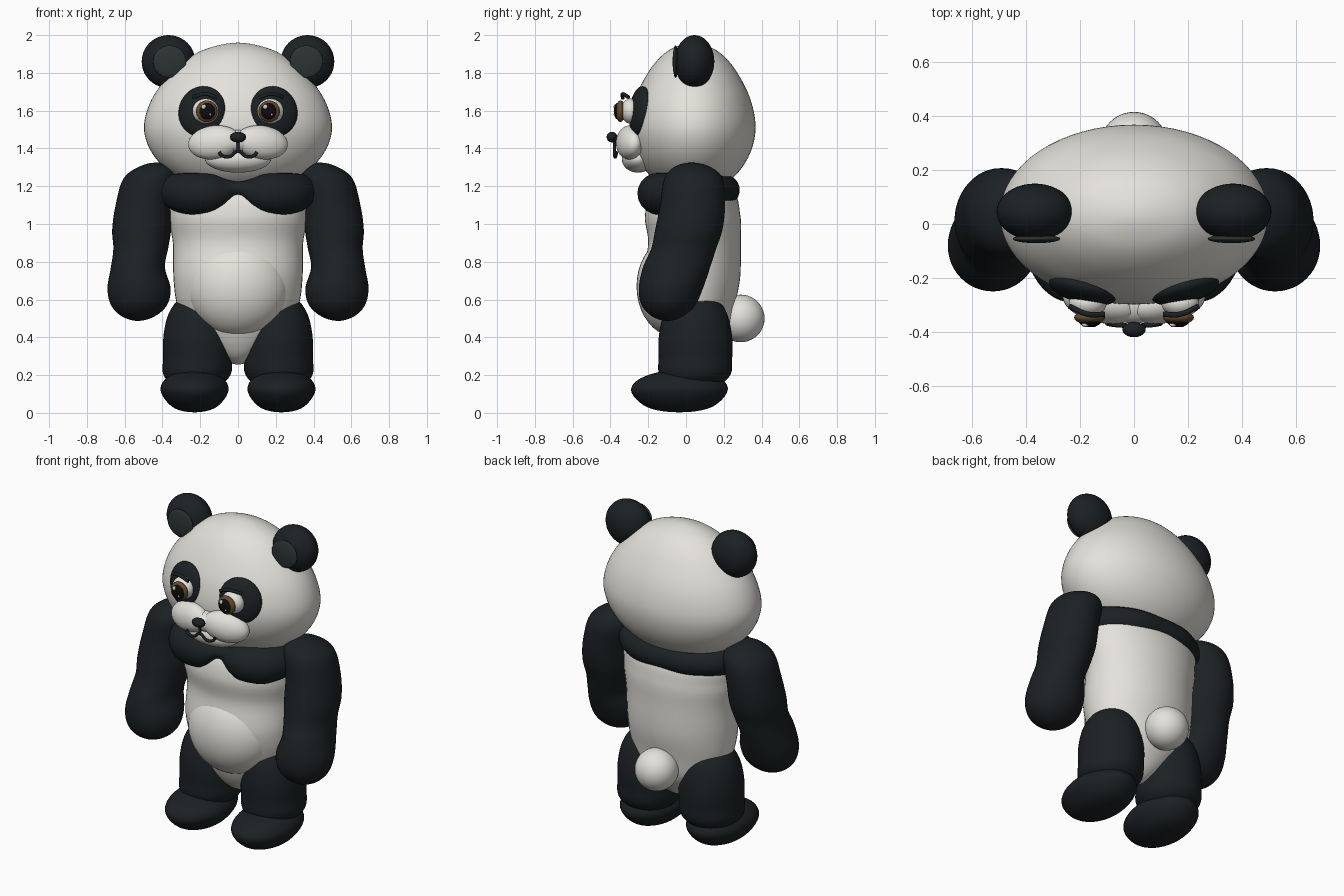
import bpy, bmesh, math
from mathutils import Vector

if "Cube" in bpy.data.objects:
    bpy.data.objects.remove(bpy.data.objects["Cube"])


def material(name, rgb):
    m = bpy.data.materials.new(name)
    m.diffuse_color = (*rgb, 1)
    m.use_nodes = True
    m.node_tree.nodes["Principled BSDF"].inputs["Base Color"].default_value = m.diffuse_color
    return m


WHITE = material("white_fur", (0.78, 0.76, 0.71))
BLACK = material("black_fur", (0.011, 0.015, 0.017))
INNER = material("inner_ear", (0.025, 0.034, 0.034))
BROWN = material("iris_brown", (0.13, 0.07, 0.025))
PUPIL = material("pupil_black", (0.004, 0.004, 0.004))
SHINE = material("eye_shine", (0.9, 0.9, 0.9))


def finish(name, bm, mat):
    bmesh.ops.recalc_face_normals(bm, faces=bm.faces)
    me = bpy.data.meshes.new(name)
    bm.to_mesh(me)
    bm.free()
    for p in me.polygons:
        p.use_smooth = True
    me.materials.append(mat)
    ob = bpy.data.objects.new(name, me)
    bpy.context.collection.objects.link(ob)
    return ob


def ball(name, loc, radii, mat, rot=(0, 0, 0), seg=40):
    bm = bmesh.new()
    bmesh.ops.create_uvsphere(bm, u_segments=seg, v_segments=seg // 2, radius=1)
    ob = finish(name, bm, mat)
    ob.location, ob.scale, ob.rotation_euler = loc, radii, rot
    return ob


def loft(name, rings, mat, seg=48, steps=6):
    """Smooth body through elliptical rings (x, y, z, rx, ry); both ends are poles."""
    def mirrored(pole, ring):
        return (*[2 * p - r if i < 2 else r for i, (p, r) in enumerate(zip(pole[:3], ring[:3]))],
                -ring[3], -ring[4])
    pts = [mirrored(rings[0], rings[1])] + rings + [mirrored(rings[-1], rings[-2])]
    samples = []
    for i in range(1, len(pts) - 2):
        a, b, c, d = pts[i - 1:i + 3]
        for k in range(steps):
            t = k / steps
            samples.append([0.5 * (2 * q + (r - p) * t + (2 * p - 5 * q + 4 * r - s) * t * t
                                   + (3 * q - p - 3 * r + s) * t ** 3)
                            for p, q, r, s in zip(a, b, c, d)])
    bm = bmesh.new()
    start, end = bm.verts.new(rings[0][:3]), bm.verts.new(rings[-1][:3])
    loops = [[bm.verts.new((x + rx * math.cos(2 * math.pi * j / seg),
                            y + ry * math.sin(2 * math.pi * j / seg), z)) for j in range(seg)]
             for x, y, z, rx, ry in samples[1:]]
    for j in range(seg):
        n = (j + 1) % seg
        bm.faces.new((start, loops[0][n], loops[0][j]))
        bm.faces.new((end, loops[-1][j], loops[-1][n]))
        for lo, hi in zip(loops, loops[1:]):
            bm.faces.new((lo[j], lo[n], hi[n], hi[j]))
    return finish(name, bm, mat)


def tube(name, pts, mat, depth=1.0, cyclic=False, res=8):
    """Round tube through points (x, y, z, radius)."""
    cu = bpy.data.curves.new(name, 'CURVE')
    cu.dimensions = '3D'
    cu.bevel_depth, cu.bevel_resolution, cu.resolution_u = depth, res, 10
    cu.use_fill_caps = True
    sp = cu.splines.new('BEZIER')
    sp.bezier_points.add(len(pts) - 1)
    sp.use_cyclic_u = cyclic
    sp.radius_interpolation = 'CARDINAL'
    for bp, p in zip(sp.bezier_points, pts):
        bp.co, bp.radius = p[:3], p[3]
        bp.handle_left_type = bp.handle_right_type = 'AUTO'
    cu.materials.append(mat)
    ob = bpy.data.objects.new(name, cu)
    bpy.context.collection.objects.link(ob)
    bpy.ops.object.select_all(action='DESELECT')
    ob.select_set(True)
    bpy.context.view_layer.objects.active = ob
    bpy.ops.object.convert(target='MESH')
    bpy.ops.object.shade_smooth()


# Torso, belly and tail
loft("torso", [(0, .04, .255, 0, 0), (0, .04, .29, .08, .085), (0, .045, .36, .18, .145),
               (0, .05, .45, .265, .19), (0, .035, .57, .322, .225), (0, .03, .72, .342, .257),
               (0, .045, .9, .345, .245), (0, .035, 1.05, .368, .252), (0, .04, 1.19, .34, .2),
               (0, .04, 1.3, 0, 0)], WHITE)
ball("belly", (0, -.05, .67), (.275, .212, .27), WHITE)
ball("tail", (0, .29, .5), (.126, .126, .126), WHITE)

# Head
k = .67
loft("head", [(0, .035, z, r, r * k) for z, r in
              [(1.96, 0), (1.93, .16), (1.87, .275), (1.78, .372), (1.66, .457), (1.53, .497),
               (1.42, .478), (1.32, .412), (1.24, .31), (1.19, .18), (1.175, 0)]], WHITE, 64)

# Chest band swelling into two front lobes
half = [(.1, -.155, 1.17, .092), (.2, -.14, 1.16, .112), (.295, -.085, 1.165, .105),
        (.33, .03, 1.18, .085), (.22, .165, 1.18, .08)]
tube("chest_band", [(0, -.165, 1.187, .038)] + half + [(0, .205, 1.18, .08)]
     + [(-x, y, z, r) for x, y, z, r in reversed(half)], BLACK, cyclic=True)

for s, side in ((-1, "right"), (1, "left")):
    # Arms, legs and feet
    def limb(name, rings):
        loft(f"{side}_{name}", [(s * x, y, z, a, b) for x, y, z, a, b in rings], BLACK)

    limb("arm", [(.43, .03, 1.325, 0, 0), (.435, .033, 1.305, .085, .09),
                 (.465, .04, 1.24, .142, .155), (.498, .035, 1.1, .15, .172),
                 (.51, .015, .97, .156, .178), (.515, -.012, .87, .145, .172),
                 (.53, -.05, .77, .143, .178), (.524, -.08, .66, .167, .17),
                 (.524, -.093, .57, .148, .142), (.528, -.098, .51, .085, .08),
                 (.53, -.1, .487, 0, 0)])
    limb("leg", [(.2, .05, .635, 0, 0), (.205, .05, .605, .1, .11), (.21, .05, .53, .155, .165),
                 (.213, .05, .42, .18, .192), (.213, .05, .3, .183, .195),
                 (.218, .045, .18, .165, .175), (.22, .03, .08, 0, 0)])
    limb("foot", [(.23, -.035, .003, 0, 0), (.23, -.035, .03, .115, .17),
                  (.23, -.035, .12, .18, .256), (.23, -.025, .195, .135, .19),
                  (.23, 0, .235, 0, 0)])

    # Ears
    ball(f"{side}_ear", (s * .368, .045, 1.86), (.142, .105, .14), BLACK)
    ball(f"{side}_inner_ear", (s * .362, -.055, 1.86), (.088, .016, .085), INNER)

    # Eyes
    ball(f"{side}_eye_patch", (s * .19, -.243, 1.595), (.128, .05, .136), BLACK,
         (-.12, s * -.3, s * .3))
    ball(f"{side}_eyeball", (s * .172, -.295, 1.598), (.07, .05, .066), WHITE)
    ball(f"{side}_iris", (s * .165, -.347, 1.597), (.057, .026, .057), BROWN)
    ball(f"{side}_pupil", (s * .163, -.361, 1.597), (.042, .021, .044), PUPIL)
    ball(f"{side}_large_shine", (s * .163 - .018, -.374, 1.62), (.013, .009, .014), SHINE, seg=16)
    ball(f"{side}_small_shine", (s * .163 + .016, -.378, 1.58), (.006, .005, .006), SHINE, seg=16)
    tube(f"{side}_brow", [(s * .24, -.305, 1.672, 1), (s * .17, -.335, 1.688, 1),
                          (s * .11, -.335, 1.668, 1)], BLACK, .01, res=4)

    # Muzzle cheeks
    ball(f"{side}_muzzle", (s * .125, -.297, 1.432), (.142, .068, .09), WHITE,
         (-.15, s * .12, s * .22))

# Chin, bridge, nose and mouth
ball("chin", (0, -.255, 1.345), (.175, .085, .073), WHITE)
ball("muzzle_bridge", (0, -.297, 1.435), (.11, .072, .062), WHITE)
ball("nose", (0, -.392, 1.46), (.043, .028, .028), BLACK)
tube("mouth_stem", [(0, -.38, 1.45, 1), (0, -.378, 1.385, 1)], BLACK, .008, res=4)
smile = [(.1, -.368, 1.38, 1), (.085, -.372, 1.362, 1), (.045, -.376, 1.357, 1)]
tube("mouth", smile + [(0, -.378, 1.385, 1)]
     + [(-x, y, z, r) for x, y, z, r in reversed(smile)], BLACK, .009, res=4)
